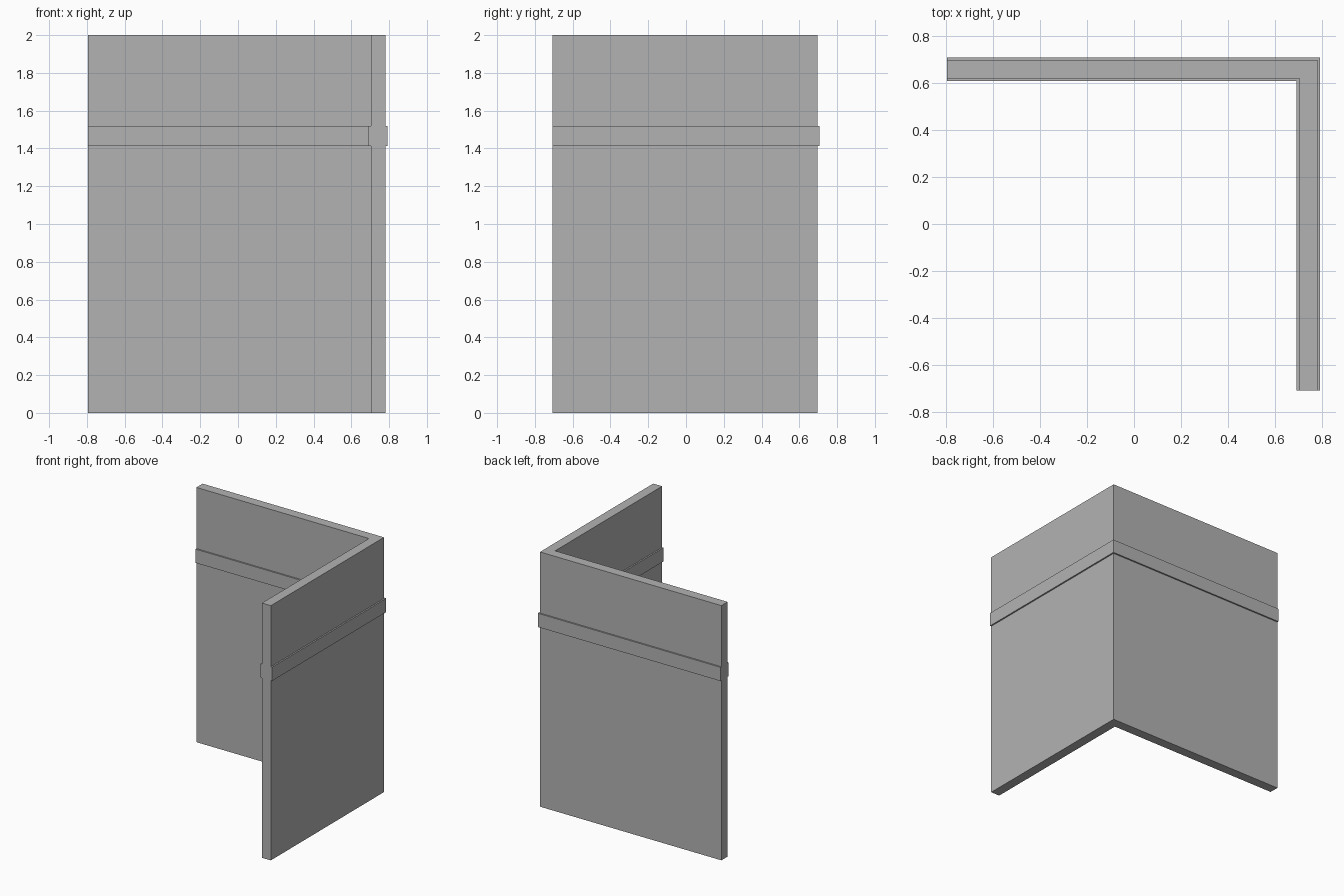
import bpy
import bmesh

cube = bpy.data.objects.get("Cube")
if cube:
    bpy.data.objects.remove(cube, do_unlink=True)

# Flat grey for the whole wall
grey = bpy.data.materials.new("plain grey")
grey.use_nodes = True
colour = (0.45, 0.45, 0.45, 1)
grey.diffuse_color = colour
grey.node_tree.nodes["Principled BSDF"].inputs["Base Color"].default_value = colour

# Sizes
LEFT_END, FRONT_END = -0.795, -0.708
CORNER_X, CORNER_Y = 0.742, 0.658   # centre line of the corner
HEIGHT = 2.0
BAND_LOW, BAND_HIGH = 1.412, 1.52
WALL, BAND = 0.0385, 0.05           # half thicknesses

# Wall section with the raised band: (outward offset, height)
side = [(WALL, 0), (WALL, BAND_LOW), (BAND, BAND_LOW),
        (BAND, BAND_HIGH), (WALL, BAND_HIGH), (WALL, HEIGHT)]
section = side + [(-d, z) for d, z in reversed(side)]

# Sweep the section around the mitred corner
bm = bmesh.new()
rings = [
    [bm.verts.new((LEFT_END, CORNER_Y + d, z)) for d, z in section],
    [bm.verts.new((CORNER_X + d, CORNER_Y + d, z)) for d, z in section],
    [bm.verts.new((CORNER_X + d, FRONT_END, z)) for d, z in section],
]
for a, b in zip(rings, rings[1:]):
    for i in range(len(section)):
        j = (i + 1) % len(section)
        bm.faces.new((a[i], a[j], b[j], b[i]))
bm.faces.new(rings[0])
bm.faces.new(rings[-1])
bmesh.ops.recalc_face_normals(bm, faces=bm.faces)

mesh = bpy.data.meshes.new("corner_wall_with_band")
bm.to_mesh(mesh)
bm.free()
mesh.materials.append(grey)
wall = bpy.data.objects.new("corner_wall_with_band", mesh)
bpy.context.collection.objects.link(wall)
